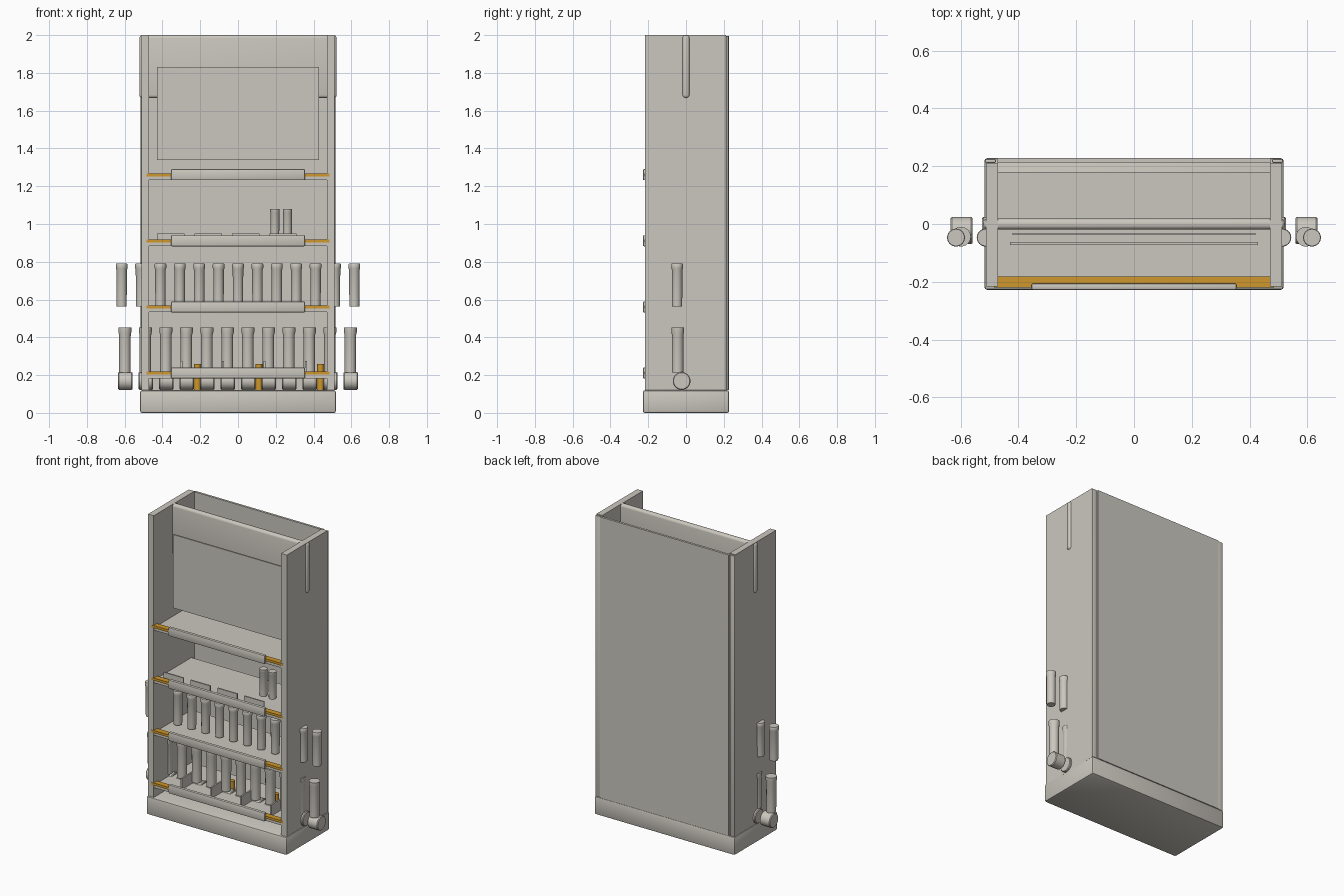
import bpy, bmesh, math
from mathutils import Matrix

if "Cube" in bpy.data.objects:
    bpy.data.objects.remove(bpy.data.objects["Cube"])


def material(name, rgb):
    m = bpy.data.materials.new(name)
    m.diffuse_color = (*rgb, 1)
    m.use_nodes = True
    m.node_tree.nodes["Principled BSDF"].inputs["Base Color"].default_value = m.diffuse_color
    return m


GREY = material("warm_grey", (0.60, 0.575, 0.52))
GOLD = material("gold", (0.62, 0.31, 0.025))


def finish(name, bm, mat, smooth=False):
    bmesh.ops.recalc_face_normals(bm, faces=bm.faces)
    me = bpy.data.meshes.new(name)
    bm.to_mesh(me)
    bm.free()
    me.materials.append(mat)
    ob = bpy.data.objects.new(name, me)
    bpy.context.collection.objects.link(ob)
    if smooth:
        bpy.ops.object.select_all(action='DESELECT')
        ob.select_set(True)
        bpy.context.view_layer.objects.active = ob
        bpy.ops.object.shade_smooth_by_angle(angle=math.radians(35))
    return ob


def box(name, x, y, z, mat=GREY, bevel=0.0, segments=2):
    """Box from (min, max) ranges, optionally with rounded edges."""
    bm = bmesh.new()
    bmesh.ops.create_cube(bm, size=1)
    for v in bm.verts:
        v.co = [(r[0] + r[1]) / 2 + c * (r[1] - r[0]) for r, c in zip((x, y, z), v.co)]
    if bevel:
        bmesh.ops.bevel(bm, geom=bm.edges[:], offset=bevel, segments=segments,
                        profile=0.5, affect='EDGES')
    return finish(name, bm, mat, bool(bevel))


def lathe(name, profile, pos, mat=GREY, sides=24, sideways=False):
    """Closed solid turned from (radius, height) pairs; sideways lays it along x."""
    bm = bmesh.new()
    rings = [[bm.verts.new((r * math.cos(2 * math.pi * i / sides),
                            r * math.sin(2 * math.pi * i / sides), h))
              for i in range(sides)] for r, h in profile]
    for a, b in zip(rings, rings[1:]):
        for i in range(sides):
            j = (i + 1) % sides
            bm.faces.new((a[i], a[j], b[j], b[i]))
    bm.faces.new(rings[0][::-1])
    bm.faces.new(rings[-1])
    if sideways:
        bm.transform(Matrix.Rotation(math.pi / 2, 4, 'Y'))
    bm.transform(Matrix.Translation(pos))
    return finish(name, bm, mat, True)


# Plinth and cabinet shell
box("base", (-0.518, 0.518), (-0.228, 0.228), (0, 0.12), bevel=0.01)
for s, side in ((-1, "left"), (1, "right")):
    box(f"{side}_side_panel", sorted((s * 0.47, s * 0.512)), (-0.217, 0.212), (0.12, 2.0))
    box(f"{side}_back_corner", sorted((s * 0.478, s * 0.515)), (0.212, 0.224), (0.12, 1.995),
        bevel=0.004)
box("back_panel", (-0.475, 0.475), (0.213, 0.228), (0.12, 1.995))

# Header plank through the sides, with hanging poster boards
box("header_plank", (-0.522, 0.522), (-0.019, 0.019), (1.667, 2.0), bevel=0.016, segments=4)
box("poster", (-0.43, 0.43), (-0.072, -0.062), (1.34, 1.83))
box("poster_backing", (-0.42, 0.42), (-0.038, -0.031), (1.36, 1.81))

# Shelves with gold front trim and label holder
for n, z in enumerate((0.21, 0.56, 0.91, 1.26)):
    box(f"shelf_{n + 1}", (-0.472, 0.472), (-0.212, 0.18), (z - 0.027, z - 0.008))
    box(f"shelf_trim_{n + 1}", (-0.485, 0.485), (-0.219, -0.182), (z - 0.008, z + 0.008), GOLD)
    box(f"label_holder_{n + 1}", (-0.355, 0.355), (-0.228, -0.206), (z - 0.028, z + 0.03),
        bevel=0.006)

# Third shelf: upright cards and two small bottles
for i in range(4):
    x = -0.428 + i * 0.198
    box(f"card_{i + 1}", (x, x + 0.145), (-0.172, -0.163), (0.90, 0.95))
for i, x in enumerate((0.195, 0.262)):
    lathe(f"bottle_{i + 1}", [(0.023, 0), (0.024, 0.16), (0.025, 0.162), (0.025, 0.178)],
          (x, -0.01, 0.902))

# Second shelf: row of flared tubes, ends running past the sides
tube = [(0.026, 0), (0.027, 0.02), (0.028, 0.195), (0.031, 0.203), (0.031, 0.223), (0.029, 0.227)]
for i in range(13):
    lathe(f"upper_tube_{i + 1}", tube, ((i - 6) * 0.1027, -0.047, 0.563))

# Bottom shelf: larger tubes, each on a sideways round foot
big_tube = [(0.030, 0), (0.031, 0.2), (0.034, 0.212), (0.034, 0.236)]
for i in range(12):
    x = (i - 5.5) * 0.1085
    lathe(f"lower_tube_{i + 1}", big_tube, (x - 0.002, -0.044, 0.215))
    lathe(f"round_foot_{i + 1}",
          [(0.043, -0.038), (0.047, -0.033), (0.047, 0.033), (0.043, 0.038)],
          (x, -0.023, 0.169), sideways=True)

# Dividers and gold sticks between the lower tubes
for i in range(4):
    x = -0.30 + i * 0.22
    box(f"divider_{i + 1}", (x - 0.005, x + 0.005), (-0.17, -0.03), (0.20, 0.275))
for i in range(5):
    lathe(f"gold_stick_{i + 1}", [(0.018, 0), (0.018, 0.14)],
          (-0.215 + i * 0.163, 0.01, 0.12), GOLD, sides=16)
